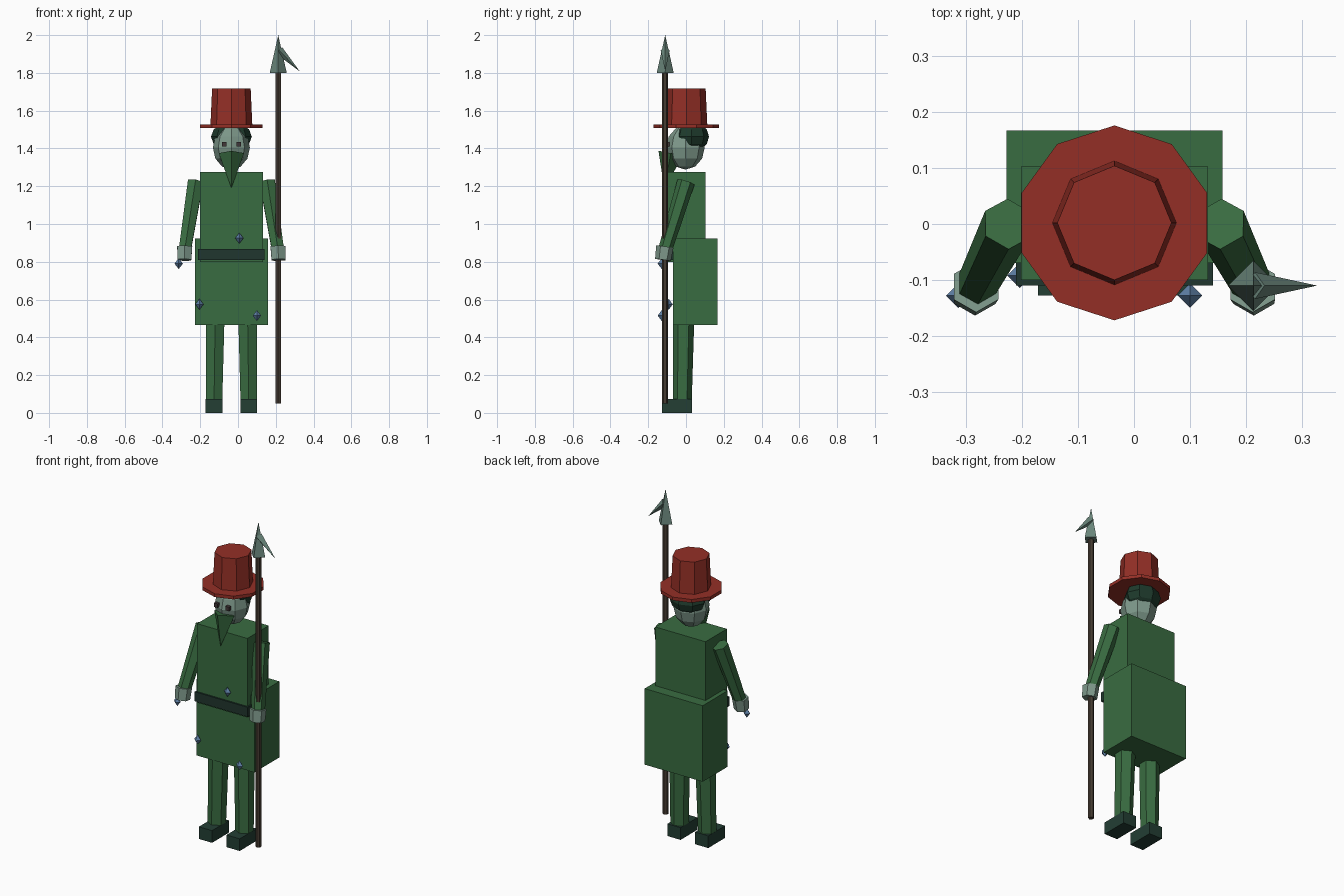
import bpy
from mathutils import Vector

if "Cube" in bpy.data.objects:
    bpy.data.objects.remove(bpy.data.objects["Cube"])

CX = -0.035  # centre line of the body


def material(name, r, g, b):
    m = bpy.data.materials.new(name)
    lin = [((c / 255 + 0.055) / 1.055) ** 2.4 for c in (r, g, b)]
    m.diffuse_color = (*lin, 1)
    m.use_nodes = True
    m.node_tree.nodes["Principled BSDF"].inputs["Base Color"].default_value = m.diffuse_color
    return m


GREEN = material("coat green", 57, 108, 65)
RED = material("hat red", 148, 47, 38)
SKIN = material("pale grey green", 126, 153, 139)
HAIR = material("dark hair green", 30, 58, 44)
DARK = material("dark leather", 35, 62, 52)
BELT = material("belt dark", 32, 54, 46)
WOOD = material("shaft brown", 70, 60, 50)
STEEL = material("spear steel", 106, 134, 123)
GEM = material("gem blue", 96, 130, 168)
EYE = material("eye dark", 66, 55, 56)


def finish(name, mat):
    ob = bpy.context.object
    ob.name = name
    ob.data.materials.append(mat)
    return ob


def box(name, mat, x, y, z):
    """Box from (min, max) ranges."""
    bpy.ops.mesh.primitive_cube_add(size=1, location=[(a + b) / 2 for a, b in (x, y, z)])
    bpy.context.object.scale = [b - a for a, b in (x, y, z)]
    return finish(name, mat)


def limb(name, mat, a, b, ra, rb, sides=6):
    """Tapered prism from point a to point b."""
    a, b = Vector(a), Vector(b)
    bpy.ops.mesh.primitive_cone_add(vertices=sides, radius1=ra, radius2=rb,
                                    depth=(b - a).length, location=(a + b) / 2)
    ob = finish(name, mat)
    ob.rotation_mode = 'QUATERNION'
    ob.rotation_quaternion = Vector((0, 0, 1)).rotation_difference(b - a)
    return ob


def ball(name, mat, loc, scale, segs=8, rings=6):
    bpy.ops.mesh.primitive_uv_sphere_add(segments=segs, ring_count=rings, radius=1, location=loc)
    bpy.context.object.scale = scale
    return finish(name, mat)


# Coat and belt
box("coat_top", GREEN, (CX - 0.167, CX + 0.167), (-0.10, 0.103), (0.80, 1.275))
box("coat_skirt", GREEN, (CX - 0.193, CX + 0.193), (-0.07, 0.167), (0.465, 0.922))
box("belt", BELT, (CX - 0.176, CX + 0.176), (-0.11, 0.10), (0.81, 0.867))

# Legs, shoes, arms, hands and eyes on both sides
for side, s in (("left", -1), ("right", 1)):
    limb(side + "_leg", GREEN, (CX + s * 0.092, -0.02, 0.05), (CX + s * 0.086, -0.013, 0.50),
         0.05, 0.057)
    sx = CX + s * 0.092
    box(side + "_shoe", DARK, (sx - 0.044, sx + 0.044), (-0.128, 0.033), (0, 0.073))
    limb(side + "_arm", GREEN, (CX + s * 0.246, -0.11, 0.865), (CX + s * 0.19, 0.0, 1.222),
         0.037, 0.047)
    limb(side + "_hand", SKIN, (CX + s * 0.249, -0.122, 0.81), (CX + s * 0.247, -0.112, 0.88),
         0.042, 0.046)
    ex = CX + s * 0.038
    box(side + "_eye", EYE, (ex - 0.012, ex + 0.012), (-0.108, -0.088), (1.41, 1.434))

# Head, hair and beard
ball("head", SKIN, (CX, -0.003, 1.405), (0.098, 0.102, 0.117))
ball("hair", HAIR, (CX, 0.03, 1.462), (0.108, 0.092, 0.078))
limb("beard", GREEN, (CX, -0.115, 1.19), (CX, -0.08, 1.375), 0, 0.067, 4)

# Hat
limb("hat_brim", RED, (CX, 0.002, 1.507), (CX, 0.002, 1.527), 0.174, 0.174, 10)
limb("hat_crown", RED, (CX, 0.002, 1.52), (CX, 0.002, 1.717), 0.111, 0.102, 8)

# Spear
SX, SY = 0.213, -0.11
limb("spear_shaft", WOOD, (SX, SY, 0.05), (SX, SY, 1.81), 0.016, 0.016, 6)
limb("spear_head", STEEL, (SX, SY, 1.80), (SX, SY, 2.0), 0.045, 0, 4)
limb("spear_barb", STEEL, (SX + 0.003, SY, 1.92), (0.327, SY, 1.808), 0.024, 0, 4)

# Small gems
for i, p in enumerate([(-0.314, -0.128, 0.79), (0.007, -0.11, 0.925),
                       (-0.204, -0.092, 0.575), (0.10, -0.128, 0.515)]):
    limb(f"gem_{i}_top", GEM, p, (p[0], p[1], p[2] + 0.029), 0.022, 0, 4)
    limb(f"gem_{i}_bottom", GEM, (p[0], p[1], p[2] - 0.029), p, 0, 0.022, 4)
